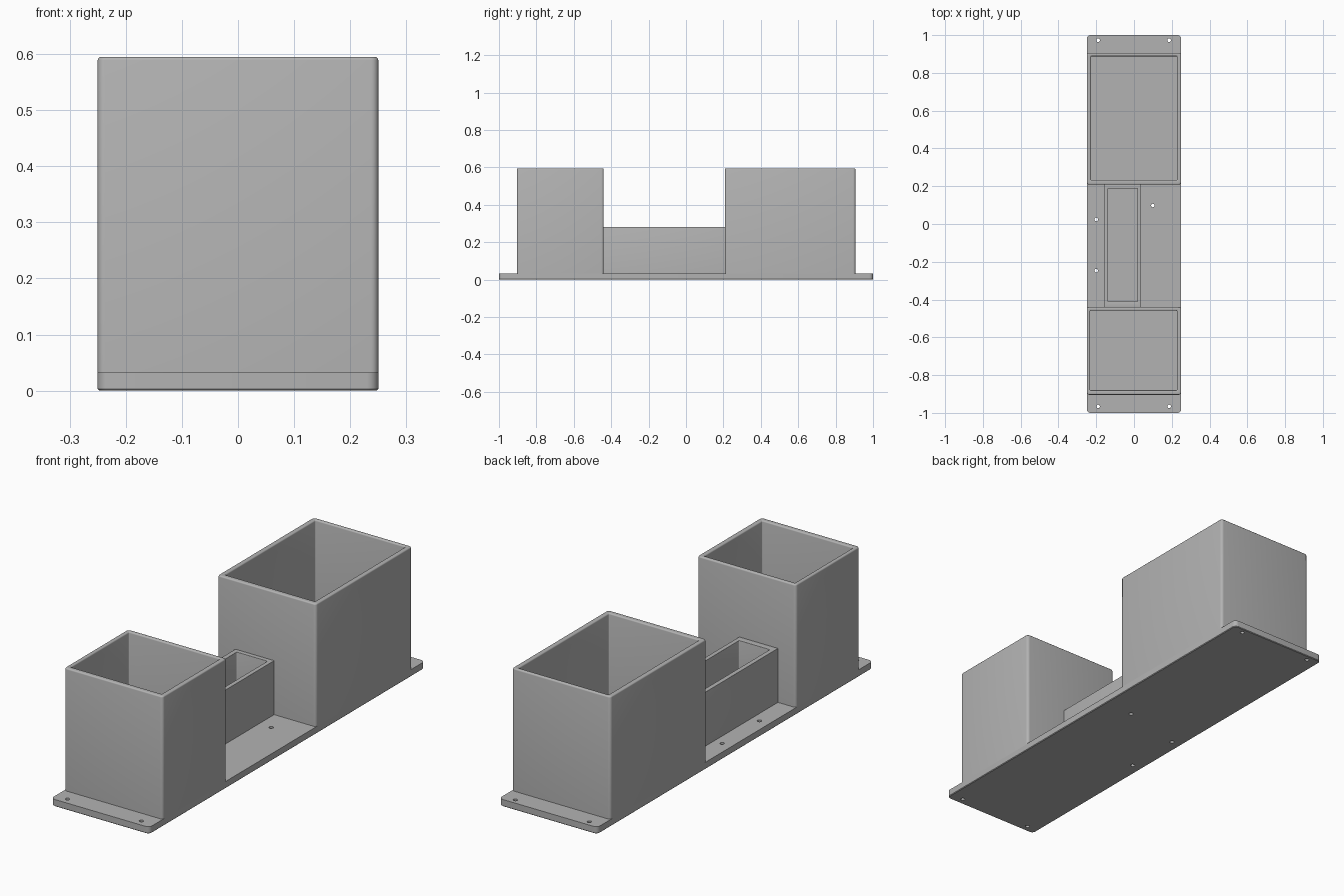
import bpy, bmesh, math

cube = bpy.data.objects.get("Cube")
if cube:
    bpy.data.objects.remove(cube)

grey = bpy.data.materials.new("plain grey")
grey.use_nodes = True
grey.diffuse_color = (0.45, 0.45, 0.45, 1)
grey.node_tree.nodes["Principled BSDF"].inputs["Base Color"].default_value = (0.45, 0.45, 0.45, 1)

PLATE_TOP = 0.032


def ring(bm, rect, inset, radius, z, steps=5):
    """Loop of vertices around a rounded rectangle."""
    x0, x1, y0, y1 = rect
    r = max(radius, 0.0008)
    x0, x1, y0, y1 = x0 + inset + r, x1 - inset - r, y0 + inset + r, y1 - inset - r
    verts = []
    for i, (cx, cy) in enumerate([(x1, y1), (x0, y1), (x0, y0), (x1, y0)]):
        for s in range(steps + 1):
            a = math.pi / 2 * (i + s / steps)
            verts.append(bm.verts.new((cx + r * math.cos(a), cy + r * math.sin(a), z)))
    return verts


def loft(name, sections):
    """Skin a stack of (rect, inset, radius, z) sections and cap both ends."""
    bm = bmesh.new()
    loops = [ring(bm, *s) for s in sections]
    for a, b in zip(loops, loops[1:]):
        n = len(a)
        for i in range(n):
            j = (i + 1) % n
            bm.faces.new((a[i], a[j], b[j], b[i]))
    bm.faces.new(loops[0][::-1])
    bm.faces.new(loops[-1])
    bmesh.ops.recalc_face_normals(bm, faces=bm.faces)
    mesh = bpy.data.meshes.new(name)
    bm.to_mesh(mesh)
    bm.free()
    mesh.materials.append(grey)
    obj = bpy.data.objects.new(name, mesh)
    bpy.context.collection.objects.link(obj)
    return obj


def smooth(obj):
    bpy.ops.object.select_all(action="DESELECT")
    obj.select_set(True)
    bpy.context.view_layer.objects.active = obj
    bpy.ops.object.shade_smooth_by_angle(angle=math.radians(35))


def tub(name, outer, inner, top, radius, soft):
    """Open box with a softened rim and a floor just above the plate."""
    quarter = [math.pi / 2 * i / 3 for i in range(4)]
    sections = [(outer, 0, radius, PLATE_TOP - 0.002)]
    sections += [(outer, soft * (1 - math.cos(a)), radius, top - soft * (1 - math.sin(a)))
                 for a in quarter]
    sections += [(inner, -soft * (1 - math.cos(a)), 0.004, top - soft * (1 - math.sin(a)))
                 for a in reversed(quarter)]
    sections.append((inner, 0, 0.004, PLATE_TOP + 0.002))
    smooth(loft(name, sections))


# Base plate with rounded corners
plate_rect = (-0.25, 0.25, -1, 1)
plate = loft("base_plate", [
    (plate_rect, 0.003, 0.017, 0),
    (plate_rect, 0, 0.02, 0.003),
    (plate_rect, 0, 0.02, PLATE_TOP),
])

# Screw holes: four at the plate ends, three beside the middle tub
holes = [(x, y) for x in (-0.19, 0.186) for y in (-0.966, 0.973)]
holes += [(-0.2, 0.024), (-0.2, -0.247), (0.1, 0.098)]
bm = bmesh.new()
for x, y in holes:
    made = bmesh.ops.create_cone(bm, cap_ends=True, segments=20, radius1=0.0095,
                                 radius2=0.0095, depth=0.2)
    bmesh.ops.translate(bm, verts=made["verts"], vec=(x, y, 0))
mesh = bpy.data.meshes.new("hole_cutter")
bm.to_mesh(mesh)
bm.free()
mesh.materials.append(grey)
cutter = bpy.data.objects.new("hole_cutter", mesh)
bpy.context.collection.objects.link(cutter)
cut = plate.modifiers.new("screw_holes", "BOOLEAN")
cut.operation = "DIFFERENCE"
cut.solver = "EXACT"
cut.object = cutter
bpy.context.view_layer.objects.active = plate
bpy.ops.object.modifier_apply(modifier=cut.name)
bpy.data.objects.remove(cutter)
smooth(plate)

# Two tall tubs and the low narrow tub between them
tub("front_tub", (-0.25, 0.25, -0.904, -0.44), (-0.232, 0.228, -0.88, -0.459), 0.595, 0.013, 0.006)
tub("back_tub", (-0.25, 0.25, 0.208, 0.906), (-0.228, 0.228, 0.888, 0.233)[:2] + (0.233, 0.888),
    0.595, 0.013, 0.006)
tub("middle_tub", (-0.159, 0.038, -0.443, 0.211), (-0.138, 0.018, -0.411, 0.188), 0.28, 0, 0.001)
